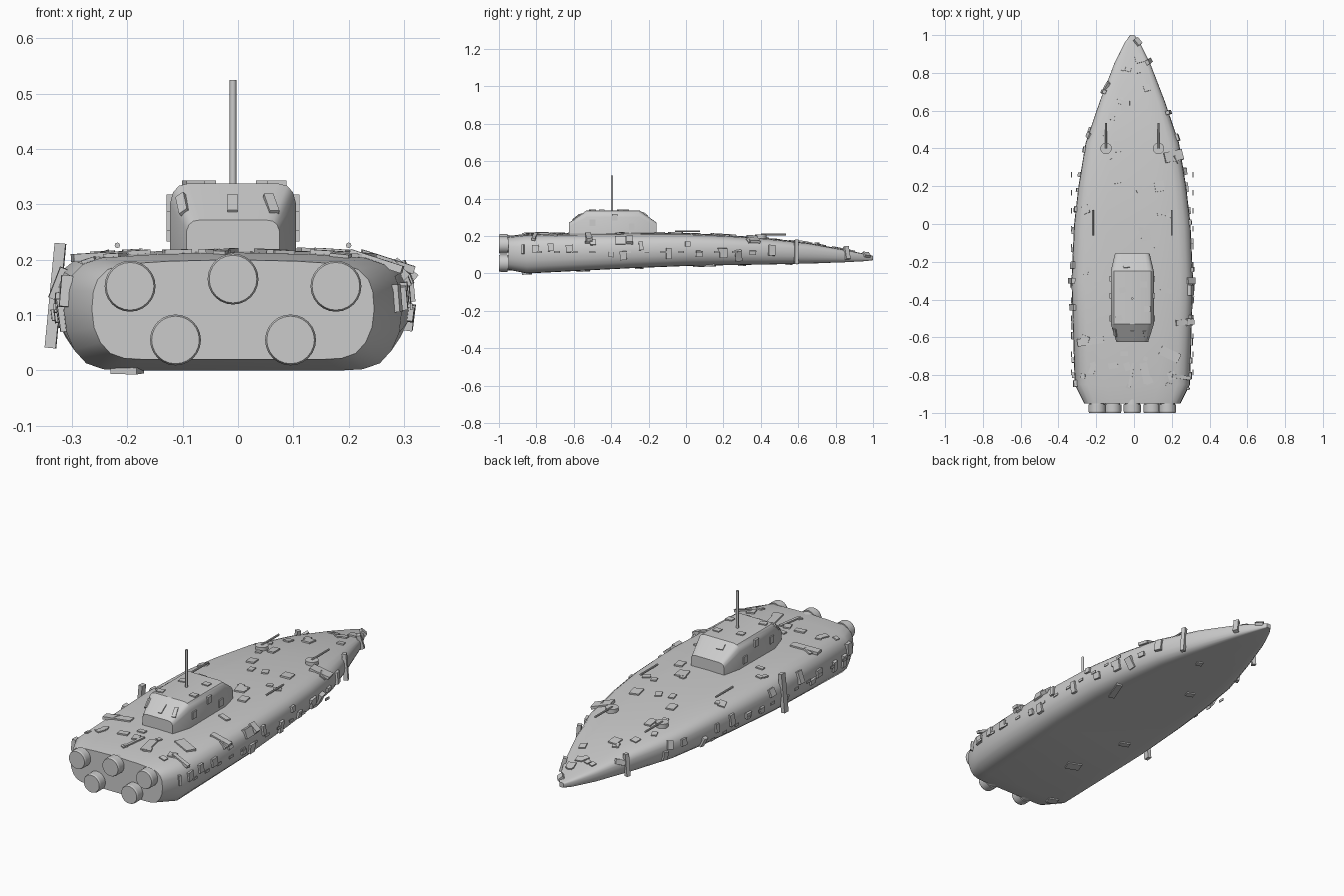
import bpy, bmesh, math, random
from mathutils import Matrix, Vector
from mathutils.bvhtree import BVHTree

if "Cube" in bpy.data.objects:
    bpy.data.objects.remove(bpy.data.objects["Cube"], do_unlink=True)

random.seed(7)
CX = -0.009  # centreline of the vessel

grey = bpy.data.materials.new("hull_grey")
grey.use_nodes = True
grey.diffuse_color = (0.6, 0.6, 0.6, 1)
grey.node_tree.nodes["Principled BSDF"].inputs["Base Color"].default_value = (0.6, 0.6, 0.6, 1)


def finish(name, bm, smooth=None):
    """Turn a bmesh into a named object; smooth is the sharp-edge angle."""
    bmesh.ops.recalc_face_normals(bm, faces=bm.faces[:])
    mesh = bpy.data.meshes.new(name)
    bm.to_mesh(mesh)
    bm.free()
    mesh.materials.append(grey)
    obj = bpy.data.objects.new(name, mesh)
    bpy.context.collection.objects.link(obj)
    if smooth:
        bpy.ops.object.select_all(action="DESELECT")
        obj.select_set(True)
        bpy.context.view_layer.objects.active = obj
        bpy.ops.object.shade_smooth_by_angle(angle=math.radians(smooth))
    return obj


def loft(name, stations, half, smooth):
    """Skin a mirrored half-section through (y, half width, bottom, top) stations."""
    section = half + [(-u, v) for u, v in reversed(half) if u > 0]
    bm = bmesh.new()
    rings = [[bm.verts.new((CX + u * w, y, lo + v * (hi - lo))) for u, v in section]
             for y, w, lo, hi in stations]
    n = len(section)
    for a, b in zip(rings, rings[1:]):
        for i in range(n):
            bm.faces.new((a[i], a[(i + 1) % n], b[(i + 1) % n], b[i]))
    bm.faces.new(rings[0])
    bm.faces.new(rings[-1])
    bmesh.ops.recalc_face_normals(bm, faces=bm.faces[:])
    tree = BVHTree.FromBMesh(bm)
    return finish(name, bm, smooth), tree


def add_rod(bm, start, end, r1, r2=None, sides=12):
    start, end = Vector(start), Vector(end)
    axis = end - start
    turn = axis.to_track_quat("Z", "Y").to_matrix().to_4x4()
    bmesh.ops.create_cone(bm, cap_ends=True, segments=sides, radius1=r1,
                          radius2=r1 if r2 is None else r2, depth=axis.length,
                          matrix=Matrix.Translation((start + end) / 2) @ turn)


def add_plate(bm, tree, origin, direction, size, angle=0, thick=0.014):
    """Lay a small box flat on the surface hit by a ray."""
    hit, normal, _, _ = tree.ray_cast(Vector(origin), Vector(direction))
    if hit is None:
        return
    along = Vector((0, 1, 0))
    along = (along - normal * along.dot(normal)).normalized()
    across = along.cross(normal)
    frame = Matrix((across, along, normal)).transposed().to_4x4()
    bmesh.ops.create_cube(bm, size=1, matrix=Matrix.Translation(hit) @ frame
                          @ Matrix.Rotation(math.radians(angle), 4, "Z")
                          @ Matrix.Diagonal((size[0], size[1], thick, 1)))


# Hull
hull_half = [(0, 1), (0.45, 0.985), (0.78, 0.955), (0.89, 0.9), (0.96, 0.8), (0.99, 0.68),
             (1, 0.5), (0.985, 0.32), (0.94, 0.17), (0.87, 0.06), (0.77, 0.01), (0.65, 0), (0, 0)]
hull_stations = [(-0.95, 0.255, 0.02, 0.2), (-0.85, 0.305, 0, 0.213), (-0.3, 0.322, 0.028, 0.218),
                 (0, 0.308, 0.04, 0.216), (0.2, 0.285, 0.044, 0.207), (0.43, 0.247, 0.048, 0.19),
                 (0.65, 0.172, 0.053, 0.165), (0.85, 0.095, 0.06, 0.127),
                 (0.96, 0.04, 0.066, 0.104), (1, 0.012, 0.071, 0.094)]
hull, hull_tree = loft("hull", hull_stations, hull_half, 40)

# Command tower
tower_half = [(0, 1), (0.7, 1), (0.86, 0.97), (0.95, 0.89), (1, 0.75), (1, 0)]
tower_stations = [(-0.625, 0.084, 0.19, 0.272), (-0.53, 0.114, 0.19, 0.338),
                  (-0.25, 0.114, 0.19, 0.338), (-0.157, 0.092, 0.19, 0.272)]
tower, tower_tree = loft("command_tower", tower_stations, tower_half, 30)

# Antenna
bm = bmesh.new()
add_rod(bm, (CX, -0.395, 0.33), (CX, -0.395, 0.525), 0.006)
finish("antenna", bm, 40)

# Engine nozzles
for i, (x, z) in enumerate([(-0.186, 0.152), (0, 0.165), (0.186, 0.152), (-0.104, 0.055), (0.104, 0.055)]):
    bm = bmesh.new()
    x += CX
    add_rod(bm, (x, -0.9, z), (x, -0.965, z), 0.036, 0.041, 24)
    add_rod(bm, (x, -0.955, z), (x, -0.992, z), 0.046, sides=24)
    add_rod(bm, (x, -0.992, z), (x, -1, z), 0.046, 0.043, 24)
    finish(f"engine_nozzle_{i + 1}", bm, 40)

# Deck guns: a round base and a thin barrel
for name, x, y, z in [("front_right", -0.148, 0.4, 0.208), ("front_left", 0.13, 0.4, 0.208),
                      ("rear_right", -0.218, -0.06, 0.226), ("rear_left", 0.2, -0.06, 0.226)]:
    bm = bmesh.new()
    if y > 0:
        add_rod(bm, (x, y, z - 0.03), (x, y, z), 0.03, sides=16)
    add_rod(bm, (x, y, z), (x, y + 0.135, z), 0.005, sides=8)
    finish(f"deck_gun_{name}", bm, 40)

# Row of small side lights
bm = bmesh.new()
for side in (-1, 1):
    for i in range(12):
        bmesh.ops.create_cube(bm, size=1, matrix=Matrix.Translation(
            (CX + side * 0.322, 0.26 - i * 0.095, 0.115)) @ Matrix.Diagonal((0.004, 0.03, 0.012, 1)))
finish("side_lights", bm)

# Large deck plates: x, y, width, length, angle
bm = bmesh.new()
for x, y, w, l, a in [(0.02, 0.965, 0.03, 0.04, 30), (0.09, 0.87, 0.03, 0.04, 40),
                      (-0.145, 0.73, 0.025, 0.05, -30), (0.15, 0.73, 0.02, 0.04, 20),
                      (-0.24, 0.47, 0.04, 0.03, -20), (-0.045, 0.625, 0.045, 0.05, 0),
                      (0.21, 0.36, 0.1, 0.055, 12), (-0.09, 0.41, 0.035, 0.06, 5),
                      (-0.09, 0.24, 0.04, 0.05, 10), (0.135, 0.2, 0.05, 0.055, 10),
                      (0.06, -0.06, 0.05, 0.06, 15), (0.13, -0.14, 0.04, 0.05, 10),
                      (0.17, -0.35, 0.06, 0.025, -20), (0.19, -0.69, 0.11, 0.05, -25),
                      (-0.23, -0.62, 0.14, 0.04, 8), (-0.015, -0.8, 0.014, 0.13, -8),
                      (0.06, -0.79, 0.04, 0.11, 12), (-0.11, -0.75, 0.05, 0.03, 10),
                      (0.25, -0.81, 0.1, 0.02, -8), (0.27, -0.52, 0.1, 0.03, 5)]:
    add_plate(bm, hull_tree, (x, y, 1), (0, 0, -1), (w, l), a)
finish("deck_plates", bm)

# Scattered small deck fittings
bm = bmesh.new()
for i in range(46):
    y = random.uniform(-0.9, 0.9)
    reach = 0.26 * min(1, (1 - y) / 0.65)
    x = CX + random.uniform(-reach, reach)
    if -0.66 < y < -0.12 and abs(x - CX) < 0.15:
        continue
    size = random.uniform(0.02, 0.045), random.uniform(0.02, 0.045)
    add_plate(bm, hull_tree, (x, y, 1), (0, 0, -1), size, random.uniform(-30, 30), 0.012)
finish("deck_fittings", bm)

# Side panels: side, y, height of centre, panel height, length, angle
bm = bmesh.new()
panels = [(1, 0.59, 0.115, 0.13, 0.02, 0), (1, 0.86, 0.11, 0.07, 0.025, 10),
          (1, 0.2, 0.11, 0.05, 0.04, 0), (1, -0.35, 0.175, 0.045, 0.055, 0),
          (1, -0.3, 0.18, 0.05, 0.035, 0), (1, -0.52, 0.18, 0.04, 0.04, 0),
          (1, -0.87, 0.13, 0.05, 0.012, 0), (-1, 0.7, 0.11, 0.11, 0.02, 0),
          (-1, -0.3, 0.135, 0.19, 0.03, 0), (-1, -0.8, 0.1, 0.06, 0.03, 0)]
for side in (-1, 1):
    for i in range(14):
        panels.append((side, -0.82 + i * 0.1 + random.uniform(-0.03, 0.03), random.uniform(0.09, 0.17),
                       random.uniform(0.02, 0.06), random.uniform(0.02, 0.04), random.uniform(-5, 5)))
for side, y, z, h, l, a in panels:
    add_plate(bm, hull_tree, (side, y, z), (-side, 0, 0), (h, l), a, 0.02)
finish("side_panels", bm)

# Keel plates
bm = bmesh.new()
for x, y, w, l in [(-0.08, -0.55, 0.07, 0.05), (-0.15, -0.25, 0.05, 0.03), (0.2, 0.1, 0.03, 0.12),
                   (-0.1, 0.3, 0.04, 0.03), (0.05, 0.55, 0.03, 0.03), (-0.2, -0.85, 0.05, 0.04)]:
    add_plate(bm, hull_tree, (x, y, -1), (0, 0, 1), (w, l), 20, 0.012)
finish("keel_plates", bm)

# Tower fittings on the roof, rear slope and sides
bm = bmesh.new()
for x, y, a in [(0.05, -0.32, 0), (-0.06, -0.35, 10), (-0.08, -0.5, 15), (0.07, -0.45, 0), (-0.04, -0.22, 5)]:
    add_plate(bm, tower_tree, (x, y, 1), (0, 0, -1), (0.035, 0.03), a, 0.01)
for x, a in [(-0.1, -20), (-0.01, 0), (0.06, 20)]:
    add_plate(bm, tower_tree, (x, -1, 0.3), (0, 1, 0), (0.018, 0.05), a, 0.01)
for side in (-1, 1):
    for y, z in [(-0.5, 0.27), (-0.38, 0.3), (-0.29, 0.25)]:
        add_plate(bm, tower_tree, (side, y, z), (-side, 0, 0), (0.035, 0.03), 0, 0.012)
finish("tower_fittings", bm)
